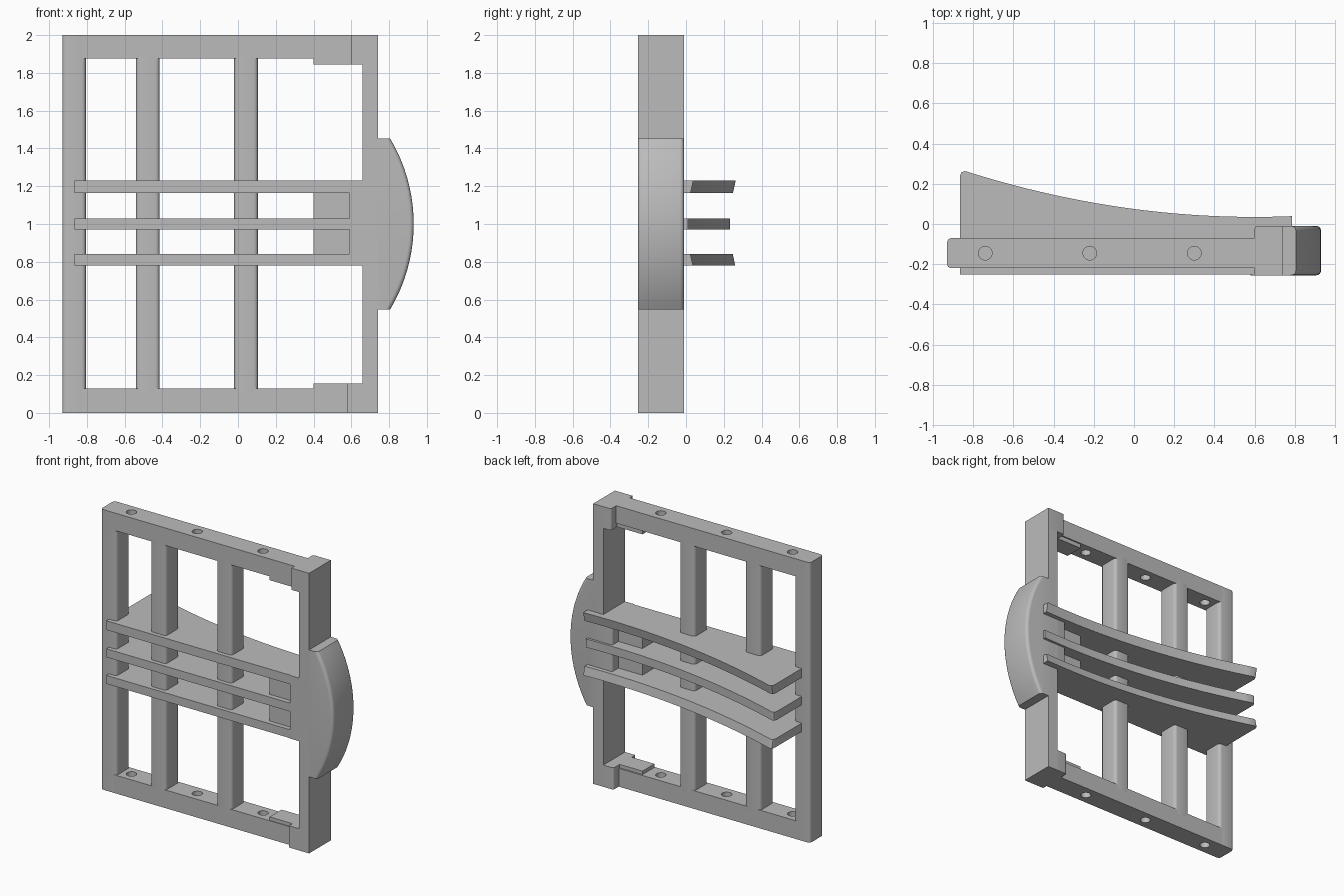
import bpy, bmesh, math
from mathutils import Vector

cube = bpy.data.objects.get("Cube")
if cube:
    bpy.data.objects.remove(cube, do_unlink=True)

grey = bpy.data.materials.new("plain_grey")
grey.use_nodes = True
grey.diffuse_color = (0.5, 0.5, 0.5, 1)
grey.node_tree.nodes["Principled BSDF"].inputs["Base Color"].default_value = (0.5, 0.5, 0.5, 1)


def finish(name, bm):
    bmesh.ops.recalc_face_normals(bm, faces=bm.faces)
    mesh = bpy.data.meshes.new(name)
    bm.to_mesh(mesh)
    bm.free()
    mesh.materials.append(grey)
    obj = bpy.data.objects.new(name, mesh)
    bpy.context.collection.objects.link(obj)
    return obj


def extrude(points, direction):
    """Solid from a closed outline pushed along a direction."""
    bm = bmesh.new()
    face = bm.faces.new([bm.verts.new(p) for p in points])
    new = bmesh.ops.extrude_face_region(bm, geom=[face])["geom"]
    verts = [g for g in new if isinstance(g, bmesh.types.BMVert)]
    bmesh.ops.translate(bm, verts=verts, vec=direction)
    return bm


def box(name, x, y, z, round_vertical=0, rounded=lambda v: True):
    corners = [(x[0], y[0], z[0]), (x[1], y[0], z[0]), (x[1], y[1], z[0]), (x[0], y[1], z[0])]
    bm = extrude(corners, (0, 0, z[1] - z[0]))
    if round_vertical:
        edges = [e for e in bm.edges
                 if abs(e.verts[0].co.z - e.verts[1].co.z) > 1e-4 and rounded(e.verts[0].co)]
        bmesh.ops.bevel(bm, geom=edges, offset=round_vertical, segments=4,
                        profile=0.5, affect='EDGES')
    return finish(name, bm)


RAIL_Y = (-0.22, -0.07)
DEEP_Y = (-0.255, -0.01)
LUG_Y = (-0.215, -0.08)

# Outer post and two inner posts with rounded vertical edges
box("outer_post", (-0.93, -0.805), RAIL_Y, (0, 2), 0.022)
for name, x in (("inner_post_right", -0.54), ("inner_post_left", -0.02)):
    box(name, (x, x + 0.125), RAIL_Y, (0.1, 1.9), 0.022)

# Rails with three through holes each
for name, z in (("bottom_rail", (0, 0.13)), ("top_rail", (1.875, 2))):
    rail = box(name, (-0.87, 0.7), RAIL_Y, z)
    for x in (-0.74, -0.22, 0.3):
        bm = bmesh.new()
        bmesh.ops.create_cone(bm, cap_ends=True, segments=32, radius1=0.034,
                              radius2=0.034, depth=0.5)
        bmesh.ops.translate(bm, verts=bm.verts, vec=(x, -0.145, sum(z) / 2))
        cutter = finish("hole_cutter", bm)
        cutter.hide_render = True
        cut = rail.modifiers.new("hole", 'BOOLEAN')
        cut.object = cutter
        cut.solver = 'EXACT'
        bpy.context.view_layer.objects.active = rail
        bpy.ops.object.modifier_apply(modifier=cut.name)
        bpy.data.objects.remove(cutter, do_unlink=True)

# Deep post with corner sockets, middle block and tenons
box("deep_post", (0.66, 0.74), DEEP_Y, (0, 2))
inner_back = lambda v: v.x < 0.65 and v.y > -0.1
for name, x, z in (("bottom_socket", 0.58, (0, 0.155)), ("middle_block", 0.59, (0.78, 1.23)),
                   ("top_socket", 0.6, (1.845, 2))):
    box(name, (x, 0.74), DEEP_Y, z, 0.015, inner_back)
for name, z in (("bottom_tenon", (0.1, 0.155)), ("middle_tenon", (0.79, 1.22)),
                ("top_tenon", (1.845, 1.9))):
    box(name, (0.4, 0.66), LUG_Y, z)

# Curved grip on the deep post, rounded along its arc
HALF, SAG = 0.453, 0.125
radius = (HALF ** 2 + SAG ** 2) / (2 * SAG)
sweep = math.asin(HALF / radius)
outline = [(0.7, DEEP_Y[0], 1 - HALF)]
for i in range(33):
    a = sweep * (i / 16 - 1)
    outline.append((0.93 - radius + radius * math.cos(a), DEEP_Y[0], 1 + radius * math.sin(a)))
outline.append((0.7, DEEP_Y[0], 1 + HALF))
bm = extrude(outline, (0, DEEP_Y[1] - DEEP_Y[0], 0))
arc_edges = [e for e in bm.edges
             if abs(e.verts[0].co.y - e.verts[1].co.y) < 1e-4
             and all(v.co.x > 0.79 for v in e.verts)]
bmesh.ops.bevel(bm, geom=arc_edges, offset=0.022, segments=4, profile=0.5, affect='EDGES')
finish("curved_grip", bm)

# Three shelves whose curved back edges together form a shallow hollow
def back_y(x):
    return 0.005 + 0.11 * (x - 0.6) ** 2

for name, z in (("lower_shelf", (0.78, 0.84)), ("middle_shelf", (0.97, 1.03)),
                ("upper_shelf", (1.165, 1.23))):
    pts = [(-0.865, -0.25), (0.6, -0.25), (0.6, -0.05), (0.785, -0.05)]
    steps = 32
    for i in range(steps + 1):
        x = 0.785 - i / steps * 1.625
        pts.append((x, back_y(x)))
    pts += [(-0.857, 0.228), (-0.865, 0.212)]
    bm = extrude([(x, y, z[0]) for x, y in pts], (0, 0, z[1] - z[0]))
    for v in bm.verts:
        if v.co.y > -0.02:
            v.co.y += 0.57 * (v.co.z - 1) ** 2
    finish(name, bm)

# Smooth the rounded surfaces, keep hard edges
bpy.ops.object.select_all(action='DESELECT')
for obj in bpy.context.collection.objects:
    if obj.type == 'MESH' and grey.name in obj.data.materials:
        obj.select_set(True)
        bpy.context.view_layer.objects.active = obj
bpy.ops.object.shade_smooth_by_angle(angle=math.radians(35))
